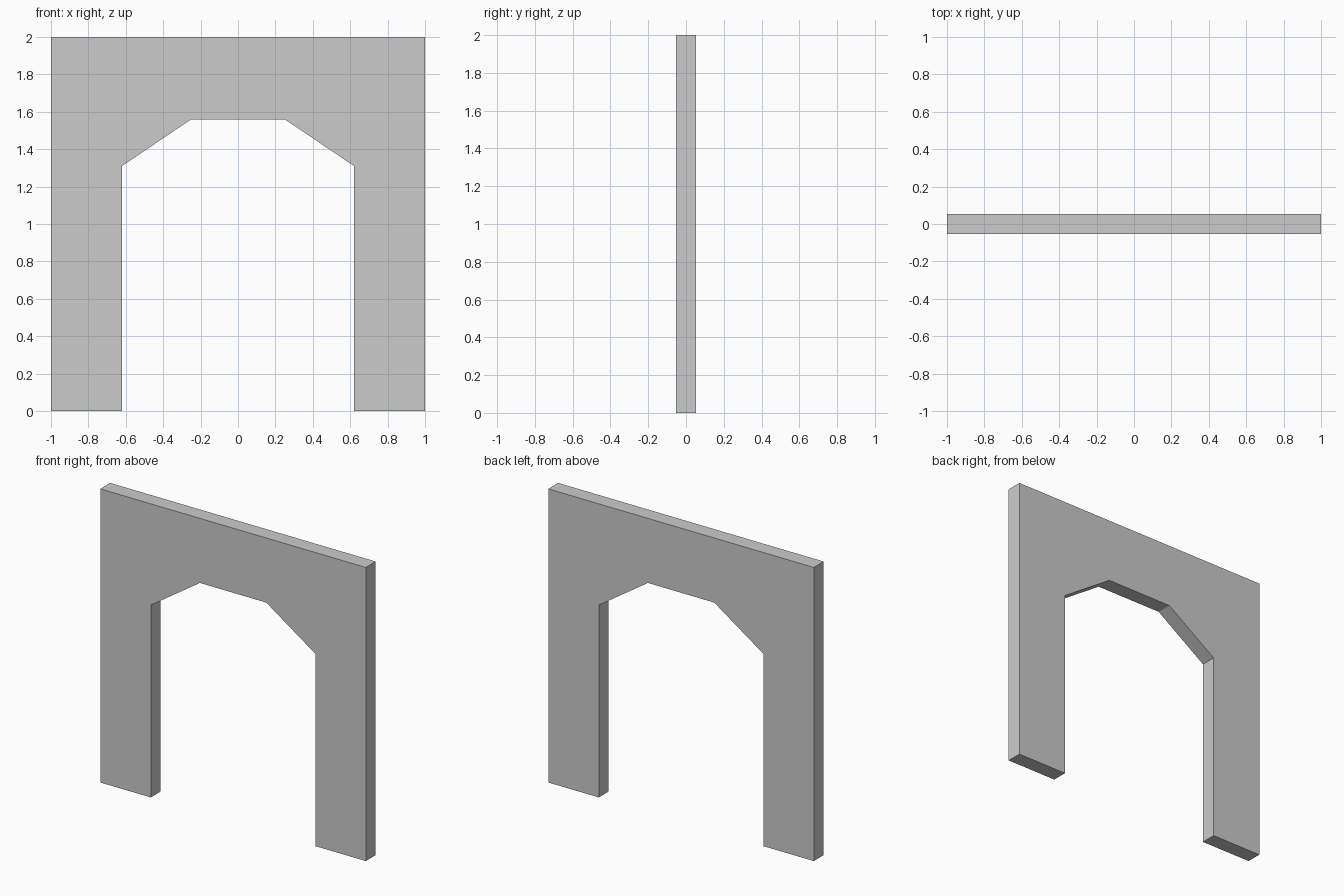
import bpy, bmesh

if "Cube" in bpy.data.objects:
    bpy.data.objects.remove(bpy.data.objects["Cube"])

HALF_DEPTH = 0.053

# Right half of the opening, from floor to crown, paired with the outer edge
inner = [(0.62, 0), (0.62, 1.31), (0.25, 1.56)]
outer = [(1, 0), (1, 1.31), (1, 2)]


def mirrored(points):
    return points + [(-x, z) for x, z in reversed(points)]


# Front face as a strip of quads around the opening
bm = bmesh.new()
rows = [[bm.verts.new((x, -HALF_DEPTH, z)) for x, z in mirrored(p)]
        for p in (inner, outer)]
a, b = rows
for i in range(len(a) - 1):
    bm.faces.new((a[i], b[i], b[i + 1], a[i + 1]))

# Extrude to the wall thickness
ext = bmesh.ops.extrude_face_region(bm, geom=bm.faces[:], use_keep_orig=True)
moved = [g for g in ext["geom"] if isinstance(g, bmesh.types.BMVert)]
bmesh.ops.translate(bm, verts=moved, vec=(0, 2 * HALF_DEPTH, 0))
bmesh.ops.recalc_face_normals(bm, faces=bm.faces[:])

mesh = bpy.data.meshes.new("doorway_wall")
bm.to_mesh(mesh)
bm.free()
wall = bpy.data.objects.new("doorway_wall", mesh)
bpy.context.collection.objects.link(wall)
